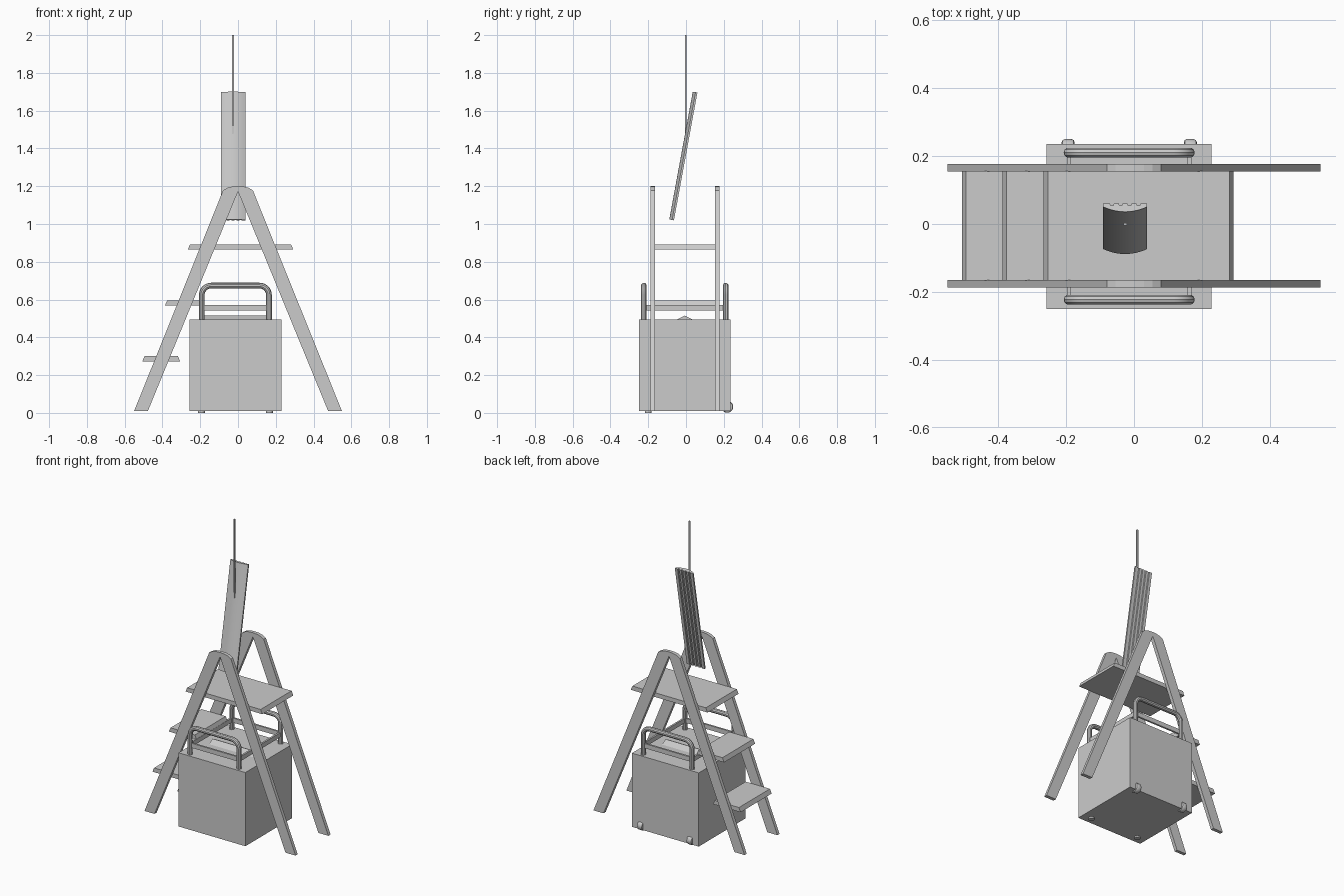
import bpy, bmesh, math
from mathutils import Matrix, Vector

if "Cube" in bpy.data.objects:
    bpy.data.objects.remove(bpy.data.objects["Cube"])


def new_object(name, bm):
    bmesh.ops.recalc_face_normals(bm, faces=bm.faces)
    mesh = bpy.data.meshes.new(name)
    bm.to_mesh(mesh)
    bm.free()
    obj = bpy.data.objects.new(name, mesh)
    bpy.context.collection.objects.link(obj)
    return obj


def smooth(obj):
    bpy.ops.object.select_all(action='DESELECT')
    obj.select_set(True)
    bpy.context.view_layer.objects.active = obj
    bpy.ops.object.shade_smooth_by_angle(angle=math.radians(35))


def prism(name, points, start, end):
    """Extrude 3D points (drawn at offset zero) from start to end."""
    bm = bmesh.new()
    verts = [bm.verts.new(Vector(p) + Vector(start)) for p in points]
    face = bm.faces.new(verts)
    out = bmesh.ops.extrude_face_region(bm, geom=[face])
    moved = [v for v in out['geom'] if isinstance(v, bmesh.types.BMVert)]
    bmesh.ops.translate(bm, verts=moved, vec=Vector(end) - Vector(start))
    return new_object(name, bm)


def box(name, lo, hi):
    corners = [(lo[0], lo[1], 0), (hi[0], lo[1], 0), (hi[0], hi[1], 0), (lo[0], hi[1], 0)]
    return prism(name, corners, (0, 0, lo[2]), (0, 0, hi[2]))


def cylinder(name, centre, radius, depth, axis, bevel=0.0):
    bm = bmesh.new()
    bmesh.ops.create_cone(bm, cap_ends=True, segments=24, radius1=radius, radius2=radius, depth=depth)
    if bevel:
        rims = [e for e in bm.edges if any(len(f.verts) > 4 for f in e.link_faces)]
        bmesh.ops.bevel(bm, geom=rims, offset=bevel, segments=2, affect='EDGES', profile=0.5)
    rot = Matrix.Rotation(math.pi / 2, 4, 'Y') if axis == 'X' else Matrix()
    bmesh.ops.transform(bm, matrix=Matrix.Translation(centre) @ rot, verts=bm.verts)
    obj = new_object(name, bm)
    smooth(obj)
    return obj


# Ladder side frames: an inverted V with a rounded top
right_half = [(0.03, 1.198), (0.055, 1.192), (0.079, 1.178), (0.55, 0.01), (0.477, 0.01)]
outline = [(0, 1.2)] + right_half + [(0, 1.172)] + [(-x, z) for x, z in reversed(right_half)]
for name, y0, y1 in (("front_ladder_frame", -0.187, -0.165), ("back_ladder_frame", 0.154, 0.177)):
    prism(name, [(x, 0, z) for x, z in outline], (0, y0, 0), (0, y1, 0))

# Ladder treads with slanted ends
for name, x0, x1, z in (("lower_tread", -0.507, -0.306, 0.272),
                        ("middle_tread", -0.387, -0.186, 0.568),
                        ("top_tread", -0.266, 0.293, 0.864)):
    pts = [(x0, 0, z), (x1, 0, z), (x1 - 0.012, 0, z + 0.028), (x0 + 0.012, 0, z + 0.028)]
    prism(name, pts, (0, -0.166, 0), (0, 0.156, 0))

# Crate with a low ridge on the lid
box("crate", (-0.258, -0.25, 0.01), (0.229, 0.236, 0.495))
prism("lid_ridge", [(0, -0.048, 0.494), (0, 0.036, 0.494), (0, -0.006, 0.515)],
      (-0.18, 0, 0), (0.152, 0, 0))

# Tubular handles at the front and back of the crate
cx, half, top, bend = -0.014, 0.178, 0.674, 0.05
for name, y in (("front_handle", -0.223), ("back_handle", 0.21)):
    arc = [(cx + half - bend + bend * math.cos(a), top - bend + bend * math.sin(a))
           for a in (i * math.pi / 16 for i in range(9))]
    path = [(cx + half, 0.48)] + arc
    path += [(2 * cx - x, z) for x, z in reversed(path)]
    curve = bpy.data.curves.new(name, 'CURVE')
    curve.dimensions = '3D'
    curve.bevel_depth = 0.015
    curve.bevel_resolution = 3
    spline = curve.splines.new('POLY')
    spline.points.add(len(path) - 1)
    for p, (x, z) in zip(spline.points, path):
        p.co = (x, y, z, 1)
    obj = bpy.data.objects.new(name, curve)
    bpy.context.collection.objects.link(obj)
    bpy.ops.object.select_all(action='DESELECT')
    obj.select_set(True)
    bpy.context.view_layer.objects.active = obj
    bpy.ops.object.convert(target='MESH')
    smooth(bpy.context.object)

# Flat bars joining the handles
for name, x in (("left_side_bar", -0.192), ("right_side_bar", 0.164)):
    box(name, (x - 0.006, -0.223, 0.541), (x + 0.006, 0.21, 0.571))
for name, y in (("front_cross_bar", -0.223), ("back_cross_bar", 0.21)):
    box(name, (-0.192, y - 0.006, 0.541), (0.164, y + 0.006, 0.571))

# Rear wheels and front feet under the crate
for side, x in (("left", -0.194), ("right", 0.166)):
    cylinder(side + "_wheel", (x, 0.219, 0.032), 0.031, 0.038, 'X', 0.009)
    cylinder(side + "_foot", (x, -0.2, 0.008), 0.018, 0.016, 'Z')

# Hanging tile: bulged front, grooved flat back, tilted
w = 0.065
front = [(w * t, -0.0125 + 0.015 * t * t) for t in (i / 6 for i in range(-6, 7))]
back = [(w, 0.0125)]
for gx in (0.039, 0.013, -0.013, -0.039):
    back += [(gx + 0.006, 0.0125), (gx + 0.004, 0.006), (gx - 0.004, 0.006), (gx - 0.006, 0.0125)]
back += [(-w, 0.0125)]
tile = prism("hanging_tile", [(x, y, 0) for x, y in front + back], (0, 0, -0.344), (0, 0, 0.344))
tile.location = (-0.026, -0.014, 1.36)
tile.rotation_euler = (-math.atan2(0.125, 0.68), 0, 0)
smooth(tile)

# Hanging rod
box("hanging_rod", (-0.031, -0.005, 1.46), (-0.021, 0.003, 2.0))
